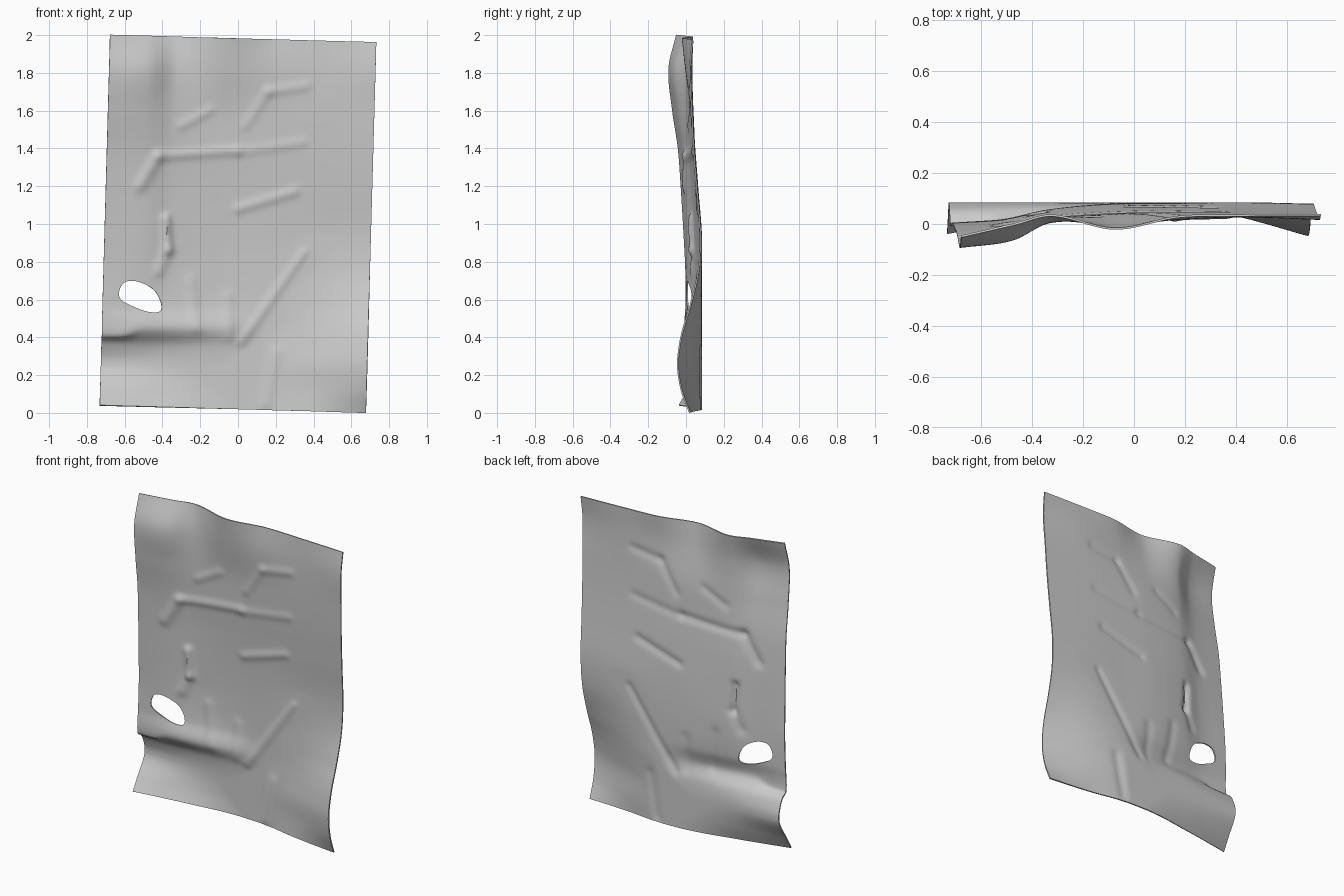
import bpy, bmesh, math
from mathutils import Vector

if "Cube" in bpy.data.objects:
    bpy.data.objects.remove(bpy.data.objects["Cube"])

# Broad drape of the sheet: depth y at a few columns (u) and heights (z)
COLS = [-0.71, -0.5, -0.35, -0.1, 0.15, 0.4, 0.71]
ROWS = [
    (0.00, [-.06, -.01, .02, .07, .08, .045, .02]),
    (0.12, [.01, .04, .06, .08, .08, .045, -.025]),
    (0.25, [.08, .08, .08, .08, .08, .04, -.045]),
    (0.36, [.055, .06, .065, .07, .08, .05, -.035]),
    (0.45, [.0, .0, .015, .045, .08, .06, -.015]),
    (0.56, [.0, .015, .04, .07, .08, .07, .02]),
    (0.75, [.0, .015, .05, .075, .08, .08, .065]),
    (0.95, [-.01, .01, .045, .07, .075, .08, .075]),
    (1.20, [-.025, .0, .035, .055, .06, .06, .055]),
    (1.40, [-.04, -.015, .02, .04, .045, .045, .04]),
    (1.60, [-.07, -.04, .01, .03, .035, .035, .03]),
    (1.82, [-.09, -.06, .01, .0, .02, .03, .02]),
    (2.00, [-.05, .0, .035, -.02, .03, .035, .04]),
]
# Fine creases: x0, z0, x1, z1, depth, width
CREASES = [
    (-.52, 1.20, -.42, 1.36, -.012, .03), (-.42, 1.36, .0, 1.39, -.010, .025),
    (.0, 1.08, .30, 1.17, -.009, .025), (.04, 1.52, .16, 1.70, -.007, .025),
    (.16, 1.70, .36, 1.73, -.007, .025), (-.37, .86, -.38, 1.03, -.022, .022),
    (-.42, .75, -.37, .86, -.010, .03), (.02, .38, .35, .85, -.010, .025),
    (-.30, 1.52, -.15, 1.60, -.007, .025), (-.25, .70, -.22, .45, -.007, .03),
    (-.05, .40, -.05, .62, -.006, .03), (.15, .05, .20, .32, -.008, .03),
    (.0, 1.38, .34, 1.43, -.006, .025),
]
HOLE = [(-.63, .64), (-.60, .692), (-.53, .695), (-.45, .655),
        (-.41, .59), (-.412, .537), (-.48, .535), (-.57, .57), (-.62, .60)]


def spline(xs, ys, x):
    """Cubic Hermite interpolation with smooth tangents."""
    n = len(xs)
    x = min(max(x, xs[0]), xs[-1])
    i = max(k for k in range(n - 1) if xs[k] <= x)

    def tangent(k):
        a, b = max(k - 1, 0), min(k + 1, n - 1)
        return (ys[b] - ys[a]) / (xs[b] - xs[a])
    h = xs[i + 1] - xs[i]
    t = (x - xs[i]) / h
    return ((2*t**3 - 3*t*t + 1) * ys[i] + (t**3 - 2*t*t + t) * h * tangent(i)
            + (3*t*t - 2*t**3) * ys[i + 1] + (t**3 - t*t) * h * tangent(i + 1))


def seg_point(p, a, b):
    d = b - a
    t = max(0, min(1, (p - a).dot(d) / d.length_squared))
    return a + d * t


def depth(u, x, z):
    y = spline([r[0] for r in ROWS], [spline(COLS, r[1], u) for r in ROWS], z)
    p = Vector((x, z))
    for x0, z0, x1, z1, amp, w in CREASES:
        d = (p - seg_point(p, Vector((x0, z0)), Vector((x1, z1)))).length
        y += amp * math.exp(-(d / w) ** 2)
    return min(y, 0.08)   # back rests flat against a wall


# Smooth closed outline of the hole
outline = []
for i in range(len(HOLE)):
    p0, p1, p2, p3 = (Vector(HOLE[(i + k - 1) % len(HOLE)]) for k in range(4))
    for j in range(5):
        t = j / 5
        outline.append(0.5 * (2*p1 + (p2 - p0)*t + (2*p0 - 5*p1 + 4*p2 - p3)*t*t
                              + (3*p1 - p0 - 3*p2 + p3)*t**3))
edges = list(zip(outline, outline[1:] + outline[:1]))


def in_hole(p):
    inside = False
    for a, b in edges:
        if (a.y > p.y) != (b.y > p.y) and p.x < (b.x - a.x)*(p.y - a.y)/(b.y - a.y) + a.x:
            inside = not inside
    return inside


# Flat sheet, slightly skewed
NU, NV = 90, 126
bm = bmesh.new()
grid = []
for j in range(NV + 1):
    row = []
    for i in range(NU + 1):
        u, v = -0.705 + 1.41 * i / NU, j / NV
        row.append(bm.verts.new((u + 0.055 * (v - 0.5), 0, 0.02 - 0.0275 * u + 1.962 * v)))
    grid.append(row)
for j in range(NV):
    for i in range(NU):
        bm.faces.new((grid[j][i], grid[j][i+1], grid[j+1][i+1], grid[j+1][i]))

# Torn hole: remove faces and pull the rim onto the outline
gone = [f for f in bm.faces if in_hole(f.calc_center_median().xz)]
rim = {v for f in gone for v in f.verts if any(g not in gone for g in v.link_faces)}
bmesh.ops.delete(bm, geom=gone, context='FACES')
for v in rim:
    p = v.co.xz
    q = min((seg_point(p, a, b) for a, b in edges), key=lambda s: (s - p).length)
    v.co.x, v.co.z = q

# Drape, with a drooping lip over the left fold
for v in bm.verts:
    x, z = v.co.x, v.co.z
    u = x - 0.055 * ((z - 0.02) / 1.962 - 0.5)
    v.co.y = depth(u, x, z)
    side = 1 / (1 + math.exp((x + 0.56) / 0.02))
    v.co.z -= 0.035 * side * math.exp(-((z - 0.45) / 0.04) ** 2)

me = bpy.data.meshes.new("crumpled_sheet")
bm.to_mesh(me)
bm.free()
sheet = bpy.data.objects.new("crumpled_sheet", me)
bpy.context.collection.objects.link(sheet)
solid = sheet.modifiers.new("thickness", 'SOLIDIFY')
solid.thickness = 0.008
solid.offset = 0

bpy.context.view_layer.objects.active = sheet
sheet.select_set(True)
bpy.ops.object.modifier_apply(modifier="thickness")
bpy.ops.object.shade_smooth_by_angle(angle=math.radians(50))
